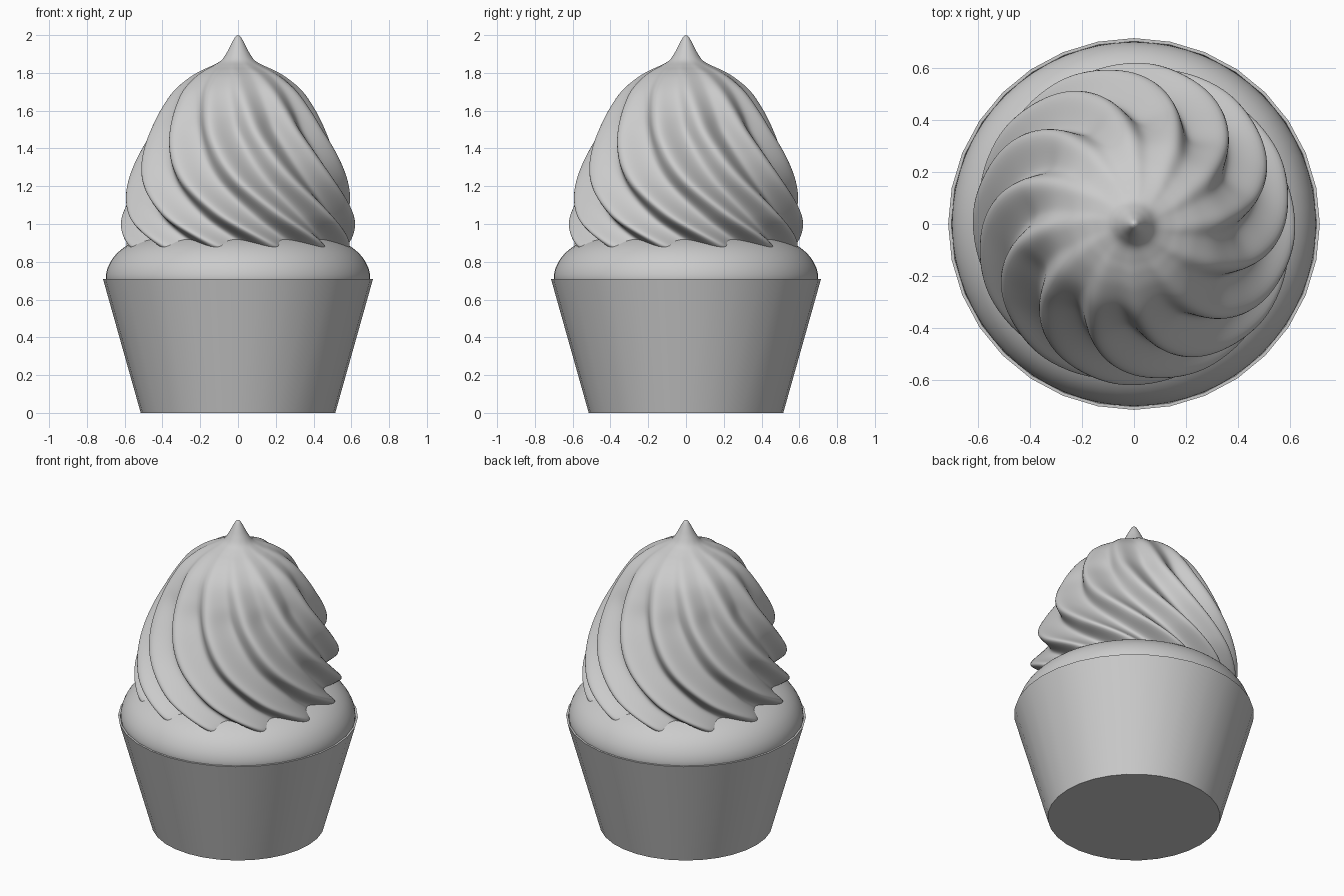
import bpy, bmesh, math

if "Cube" in bpy.data.objects:
    bpy.data.objects.remove(bpy.data.objects["Cube"])


def smooth_points(pts, steps):
    """Catmull-Rom curve through a list of points."""
    out = []
    for i in range(len(pts) - 1):
        p0, p1, p2 = pts[max(i - 1, 0)], pts[i], pts[i + 1]
        p3 = pts[min(i + 2, len(pts) - 1)]
        for k in range(steps):
            t = k / steps
            out.append(tuple(
                0.5 * (2 * b + (c - a) * t + (2 * a - 5 * b + 4 * c - d) * t * t
                       + (3 * b - a - 3 * c + d) * t ** 3)
                for a, b, c, d in zip(p0, p1, p2, p3)))
    out.append(pts[-1])
    return out


def lathe(name, rows, sides, shape=None):
    """Close rings of (radius, z, ...) rows; shape(angle, row) returns r, angle."""
    bm = bmesh.new()
    rings = []
    for row in rows:
        ring = []
        for i in range(sides):
            a = 2 * math.pi * i / sides
            r, a = shape(a, row) if shape else (row[0], a)
            ring.append(bm.verts.new((r * math.cos(a), r * math.sin(a), row[1])))
        rings.append(ring)
    for lo, hi in zip(rings, rings[1:]):
        for i in range(sides):
            j = (i + 1) % sides
            bm.faces.new((lo[i], lo[j], hi[j], hi[i]))
    bm.faces.new(rings[0][::-1])
    bm.faces.new(rings[-1])
    return finish(name, bm)


def finish(name, bm, angle=50):
    mesh = bpy.data.meshes.new(name)
    bm.to_mesh(mesh)
    bm.free()
    ob = bpy.data.objects.new(name, mesh)
    bpy.context.collection.objects.link(ob)
    bpy.ops.object.select_all(action='DESELECT')
    ob.select_set(True)
    bpy.context.view_layer.objects.active = ob
    bpy.ops.object.shade_smooth_by_angle(angle=math.radians(angle))
    return ob


# Paper wrapper: tapered cup with a thin open rim, filled just under the rim
lathe("wrapper", [(0.515, 0), (0.715, 0.71), (0.703, 0.71), (0.69, 0.68)], 32)

# Cake dome
dome = [(0.69, 0.67), (0.70, 0.72), (0.685, 0.78), (0.645, 0.84),
        (0.58, 0.89), (0.48, 0.93), (0.30, 0.97), (0.05, 0.98)]
lathe("cake_top", smooth_points(dome, 4), 64)

# Piped icing rows: crest radius, height, groove depth, twist in degrees
icing = [
    (0.42, 0.91, 0.02, -4),
    (0.53, 0.872, 0.06, -2),
    (0.585, 0.868, 0.09, 0),
    (0.610, 0.90, 0.10, 5),
    (0.622, 1.00, 0.10, 22),
    (0.615, 1.08, 0.10, 33),
    (0.590, 1.20, 0.095, 47),
    (0.560, 1.30, 0.09, 56),
    (0.520, 1.40, 0.085, 63),
    (0.470, 1.50, 0.075, 69),
    (0.415, 1.60, 0.05, 73),
    (0.345, 1.70, 0.03, 77),
    (0.265, 1.77, 0.016, 80),
    (0.200, 1.81, 0.010, 83),
    (0.145, 1.835, 0.004, 86),
    (0.090, 1.865, 0, 88),
    (0.058, 1.91, 0, 88),
    (0.032, 1.96, 0, 88),
    (0.015, 1.99, 0, 88),
    (0.002, 2.0, 0, 88),
]
LOBES = 12


def swirl(a, row):
    r, z, depth, twist = row
    u = LOBES * a
    groove = 0.5 - 0.5 * math.cos(u)
    minor = 0.10 * (1 - math.cos(2 * u + 0.9)) * 0.5
    return r - depth * (groove * 0.95 + minor), a + math.radians(21 - twist)


lathe("icing_swirl", smooth_points(icing, 5), 240, swirl)
